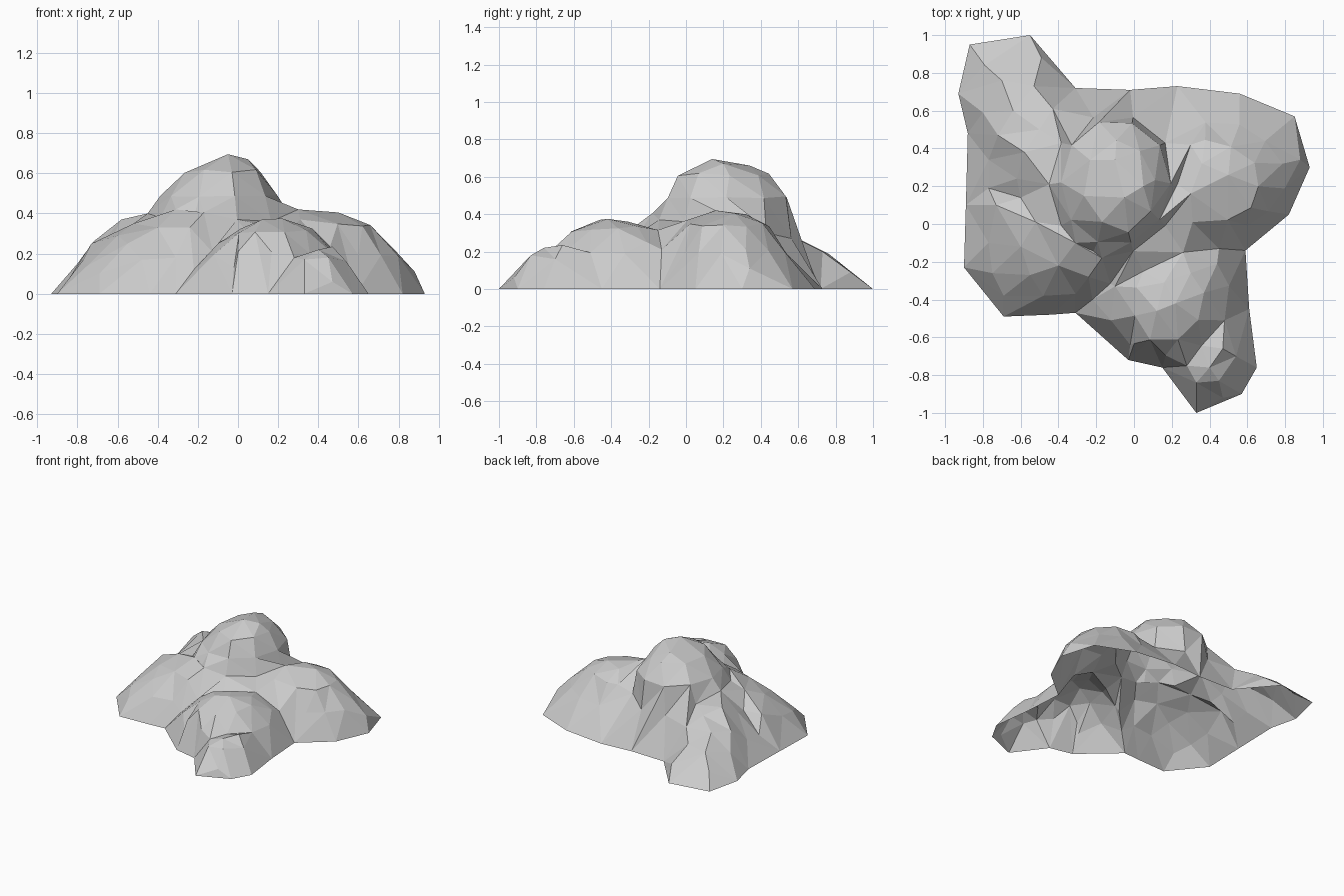
import bpy, math, random
from mathutils import Vector
from mathutils.geometry import delaunay_2d_cdt

random.seed(4)
pts, edges = [], []


def add(points):
    """Single surface points (x, y, z)."""
    pts.extend(points)


def chain(points, closed=False):
    """Crease line: its segments are forced to be mesh edges."""
    s, n = len(pts), len(points)
    pts.extend(points)
    edges.extend((s + i, s + (i + 1) % n) for i in range(n if closed else n - 1))


def arc(cx, cy, rx, ry, z, n, a0=0, a1=360, jitter=0.012):
    """Contour of a mound: n points at height z (number or list)."""
    steps = n if a1 - a0 == 360 else n - 1
    for i in range(n):
        a = math.radians(a0 + (a1 - a0) * i / steps)
        j = [random.uniform(-jitter, jitter) for _ in range(3)]
        h = z[i] if isinstance(z, list) else z
        pts.append((cx + rx * math.cos(a) + j[0], cy + ry * math.sin(a) + j[1], h + j[2]))


# ground outline
outline = [(-.87, .95), (-.55, 1), (-.31, .72), (-.02, .71), (.23, .73), (.56, .69),
           (.85, .57), (.93, .30), (.82, .05), (.59, -.14), (.61, -.45), (.65, -.76),
           (.57, -.90), (.33, -1), (.15, -.76), (-.03, -.72), (-.31, -.47), (-.44, -.48),
           (-.69, -.49), (-.90, -.23), (-.89, .10), (-.88, .48), (-.93, .69)]
chain([(x, y, 0) for x, y in outline], closed=True)

# central dome
add([(-.05, .14, .695), (-.10, .34, .66), (.05, .2, .67)])
arc(-.07, .20, .19, .24, .61, 8, 10, 370)
arc(-.10, .22, .29, .335, .49, 10, 0, 360, .006)
arc(-.11, .21, .34, .372,
    [.37, .30, .27, .28, .36, .40, .38, .40, .37, .36], 10, 0, 360, 0)

# east mound
add([(.30, .16, .42), (.50, .26, .405), (.36, .32, .40), (.31, .01, .37),
     (.88, .34, .11), (.30, .42, .33)])
arc(.38, .22, .28, .23, .345, 6, -65, 90)
arc(.40, .25, .40, .29, .20, 7, -62, 92)

# valley between the front mound and the rest
chain([(-.22, -.40, .12), (-.10, -.33, .25), (.05, -.25, .30),
       (.26, -.15, .315), (.45, -.13, .21)])

# front mound
add([(.12, -.46, .37), (.22, -.42, .375), (.16, -.31, .36), (.30, -.26, .335),
     (.44, -.21, .25), (-.02, -.64, .13)])
arc(.18, -.43, .19, .20, .315, 6, 150, 380)
arc(.18, -.40, .32, .30, .20, 7, 165, 372)

# front right toe
add([(.40, -.76, .22), (.47, -.66, .235), (.28, -.75, .18), (.33, -.84, .17),
     (.45, -.83, .18), (.54, -.70, .16), (.47, -.92, .06)])

# west mound: ridge, south flank, valley behind
chain([(-.73, .10, .25), (-.52, .01, .35), (-.31, -.10, .42), (-.17, -.18, .405)])
add([(-.40, -.22, .33), (-.24, -.28, .33), (-.60, -.12, .29), (-.77, -.10, .17),
     (-.55, -.27, .25), (-.69, -.38, .10), (-.48, -.38, .17), (-.31, -.37, .18),
     (-.75, -.26, .14), (-.60, .14, .26), (-.77, .19, .13)])

# north-west arm
chain([(-.49, .88, .09), (-.53, .73, .20), (-.43, .61, .26)])
add([(-.58, .38, .37), (-.64, .60, .27), (-.70, .76, .19), (-.72, .47, .26),
     (-.80, .59, .15), (-.62, .24, .29), (-.77, .34, .15), (-.79, .84, .09),
     (-.50, .50, .33)])

# triangulate in plan, then lift to the heights
flat = [Vector((p[0], p[1])) for p in pts]
v2, _, faces, orig, _, _ = delaunay_2d_cdt(flat, edges, [], 1, 1e-5)
verts = [(v.x, v.y, pts[o[0]][2] if o else 0.2) for v, o in zip(v2, orig)]
mesh = bpy.data.meshes.new("rock_mound")
mesh.from_pydata(verts, [], [list(f) for f in faces])
mesh.update()
rock = bpy.data.objects.new("rock_mound", mesh)
bpy.context.collection.objects.link(rock)
